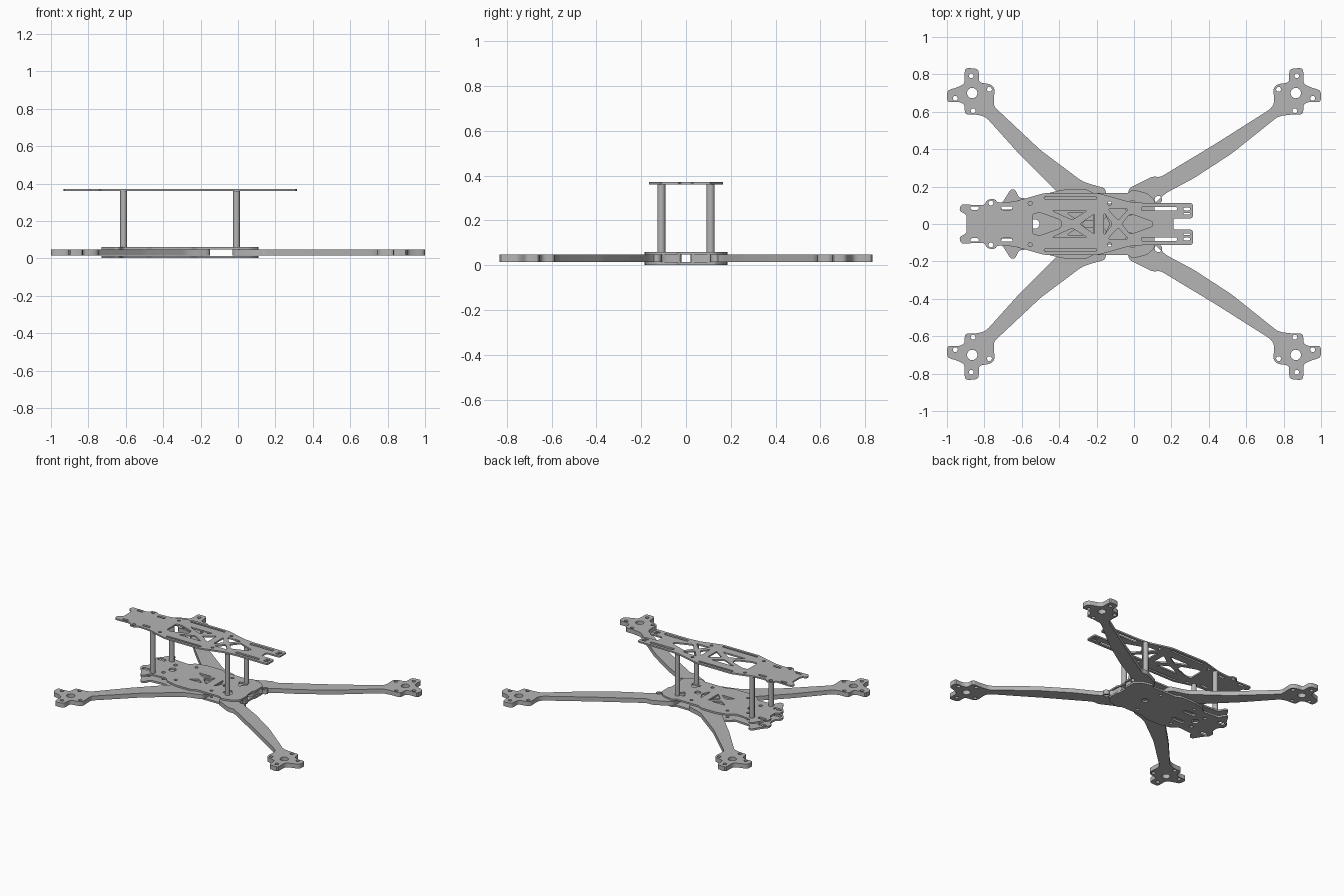
import bpy, bmesh, math
from mathutils import Vector

cube = bpy.data.objects.get("Cube")
if cube:
    bpy.data.objects.remove(cube, do_unlink=True)

GREY = (0.46, 0.46, 0.46, 1)
grey = bpy.data.materials.new("frame grey")
grey.use_nodes = True
grey.diffuse_color = GREY
grey.node_tree.nodes["Principled BSDF"].inputs["Base Color"].default_value = GREY


def rounded(points, r):
    """Replace every corner by a short arc."""
    out = []
    for i, p in enumerate(points):
        p = Vector(p)
        a, b = Vector(points[i - 1]) - p, Vector(points[(i + 1) % len(points)]) - p
        a = p + a.normalized() * min(r, a.length * 0.4)
        b = p + b.normalized() * min(r, b.length * 0.4)
        for t in (0, 0.33, 0.67, 1):
            out.append(a * (1 - t) ** 2 + p * 2 * t * (1 - t) + b * t * t)
    return out


def circle(x, y, r, n=16):
    return [Vector((x + r * math.cos(k * math.tau / n), y + r * math.sin(k * math.tau / n)))
            for k in range(n)]


def slot(x0, x1, y, w):
    h = w / 2
    return rounded([(x0, y - h), (x1, y - h), (x1, y + h), (x0, y + h)], h)


def flip(loop, sx=1, sy=-1):
    return [Vector((p[0] * sx, p[1] * sy)) for p in loop]


def both_sides(loops):
    return loops + [flip(loop) for loop in loops]


def symmetric(half):
    """Close a half outline (y >= 0) with its mirror image."""
    return half + [(x, -y) for x, y in reversed(half)]


def finish(obj):
    obj.data.materials.clear()
    obj.data.materials.append(grey)
    bpy.ops.object.shade_smooth_by_angle(angle=math.radians(30))


def plate(name, outline, holes, z0, z1):
    """Flat sheet cut from an outline with holes."""
    curve = bpy.data.curves.new(name, "CURVE")
    curve.dimensions = "2D"
    curve.fill_mode = "BOTH"
    curve.extrude = (z1 - z0) / 2
    for loop in [outline] + holes:
        spline = curve.splines.new("POLY")
        spline.points.add(len(loop) - 1)
        for point, p in zip(spline.points, loop):
            point.co = (p[0], p[1], 0, 1)
        spline.use_cyclic_u = True
    obj = bpy.data.objects.new(name, curve)
    obj.location.z = (z0 + z1) / 2
    bpy.context.collection.objects.link(obj)
    bpy.ops.object.select_all(action="DESELECT")
    obj.select_set(True)
    bpy.context.view_layer.objects.active = obj
    bpy.ops.object.convert(target="MESH")
    obj = bpy.context.object
    bm = bmesh.new()
    bm.from_mesh(obj.data)
    bmesh.ops.remove_doubles(bm, verts=bm.verts, dist=0.0001)
    bmesh.ops.recalc_face_normals(bm, faces=bm.faces)
    bm.to_mesh(obj.data)
    bm.free()
    finish(obj)


# Arms: each has a four-lobed motor mount at its tip
MX, MY = 0.865, 0.70
lobes = [(-.115, -.055), (-.12, .03), (-.09, .05), (-.035, .055),
         (-.035, .13), (.04, .135), (.04, .05), (.08, .03), (.135, .015),
         (.135, -.05), (.075, -.045), (.04, -.06), (.04, -.115), (-.03, -.115)]
mount = [(MX + x, MY + y) for x, y in lobes]
mount_holes = [circle(MX, MY, .028)] + [circle(MX + x, MY + y, .013) for x, y in
               ((.005, .093), (.09, -.028), (-.005, -.095), (-.092, .02))]

left_root = [(.77, .575), (.52, .375), (.32, .245), (.17, .165), (.10, .10), (.10, .02),
             (-.03, .02), (-.03, .19), (.10, .255), (.14, .25), (.43, .425), (.73, .615)]
right_root = [(.79, .57), (.61, .37), (.39, .15), (.35, .02), (.15, .02),
              (.15, .19), (.24, .215), (.28, .23), (.50, .395), (.745, .625)]
for side, sx, root, bolt in (("left", 1, left_root, (.13, .13)),
                             ("right", -1, right_root, (.28, .10))):
    outline = rounded(mount + root, .022)
    holes = mount_holes + [circle(*bolt, .02)]
    for end, sy in (("back", 1), ("front", -1)):
        plate(f"{side}_{end}_arm", flip(outline, sx, sy),
              [flip(h, sx, sy) for h in holes], .015, .047)

# Body plates clamp the arm roots from below and above
body = rounded(symmetric([
    (-.70, .03), (-.73, .05), (-.73, .09), (-.70, .12), (-.66, .185), (-.635, .185),
    (-.615, .14), (-.49, .13), (-.46, .165), (-.37, .185), (-.25, .185), (-.22, .165),
    (-.03, .165), (-.01, .185), (.07, .165), (.11, .13), (.11, .04), (.10, .03)]), .015)
shared = [circle(-.53, 0, .025), circle(-.095, 0, .022)] + both_sides(
    [slot(-.71, -.65, .09, .025), circle(-.555, .07, .013),
     circle(-.13, .12, .011), circle(-.42, .12, .011)])
truss = [rounded(p, .012) for p in (
    [(-.36, .06), (-.25, .06), (-.30, .02)], [(-.06, .10), (.02, .10), (-.02, .04)])]
plate("bottom_plate", body, shared + both_sides([slot(-.48, -.38, .06, .03)]), .001, .014)
plate("middle_plate", body, shared + both_sides(truss) + [
    rounded([(-.22, .06), (-.22, -.06), (-.28, 0)], .012),
    rounded([(-.16, .06), (-.16, -.06), (-.13, 0)], .01)], .048, .060)

# Top plate: forked at the left end, with truss windows
top = rounded(symmetric([
    (-.895, .05), (-.935, .07), (-.925, .105), (-.80, .10), (-.785, .13), (-.745, .135),
    (-.73, .115), (-.64, .12), (-.48, .165), (-.19, .165), (-.03, .12), (.06, .112),
    (.315, .112), (.315, .03), (.21, .03)]), .015)
windows = [rounded(p, .012) for p in (
    [(-.54, .055), (-.50, .06), (-.39, .02), (-.39, -.02), (-.50, -.06), (-.54, -.055)],
    [(-.21, .055), (-.21, -.055), (-.29, 0)],
    [(-.16, .06), (-.16, -.06), (-.115, 0)],
    [(-.02, .055), (.10, .012), (.10, -.012), (-.02, -.055), (-.065, 0)])]
paired = [rounded(p, .012) for p in (
    [(-.44, .072), (-.25, .072), (-.33, .022)], [(-.14, .08), (-.03, .08), (-.085, .02)])]
paired += [slot(-.48, -.20, .14, .014), slot(.04, .23, .082, .02),
           slot(-.875, -.83, .085, .018), slot(-.71, -.65, .085, .018),
           circle(-.765, .112, .013), circle(-.555, .11, .011), circle(-.13, .11, .011),
           slot(.265, .30, .08, .014), slot(.265, .30, .055, .01)]
plate("top_plate", top, windows + both_sides(paired), .360, .371)

# Standoffs between the middle and top plates
for end, x in (("right", -.612), ("left", -.008)):
    for row, y in (("front", -.11), ("back", .11)):
        bpy.ops.mesh.primitive_cylinder_add(vertices=20, radius=.018, depth=.302,
                                            location=(x, y, .21))
        bpy.context.object.name = f"{end}_{row}_standoff"
        finish(bpy.context.object)
